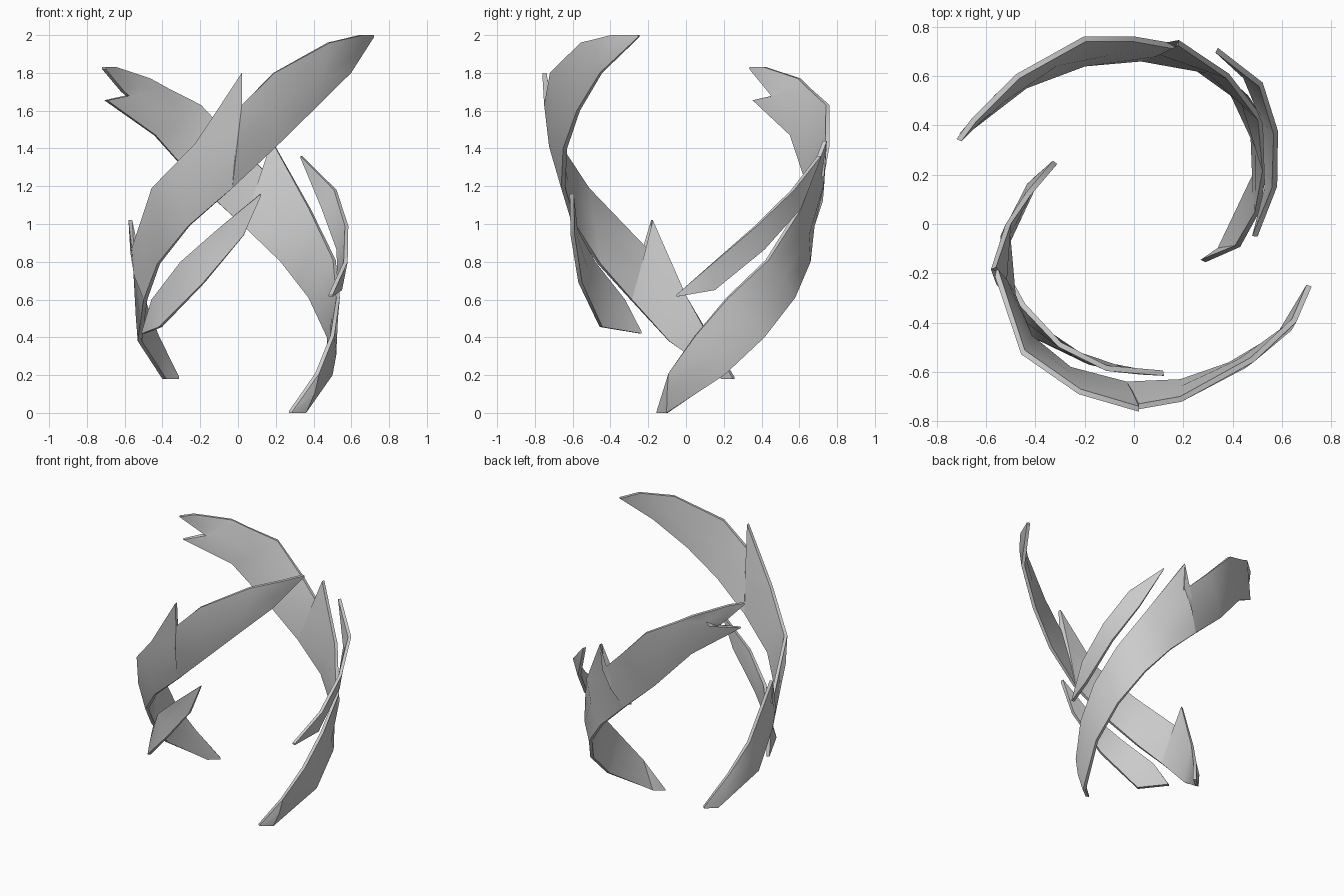
import bpy, bmesh
from mathutils import Vector


def blade(name, stations, edge=0.011, bulge_out=0.03, bulge_in=0.016):
    """Loft a curved lens section through (lower edge xyz, upper edge xyz) stations."""
    bm = bmesh.new()
    rings = []
    for s in stations:
        low, up = Vector(s[:3]), Vector(s[3:])
        mid = (low + up) / 2
        out = Vector((mid.x, mid.y, 0)).normalized()
        fat = min(1, (up - low).length / 0.3)      # section thins out at the tips
        o, i = max(edge, bulge_out * fat), max(edge, bulge_in * fat)
        pts = [low + out * edge, mid + out * o, up + out * edge,
               up - out * edge, mid - out * i, low - out * edge]
        rings.append([bm.verts.new(p) for p in pts])
    for a, b in zip(rings, rings[1:]):
        for k in range(6):
            n = (k + 1) % 6
            bm.faces.new((a[k], a[n], b[n], b[k]))
    bm.faces.new(rings[0])
    bm.faces.new(rings[-1])
    bmesh.ops.remove_doubles(bm, verts=bm.verts, dist=0.0005)
    bmesh.ops.triangulate(bm, faces=bm.faces)
    bmesh.ops.recalc_face_normals(bm, faces=bm.faces)
    me = bpy.data.meshes.new(name)
    bm.to_mesh(me)
    bm.free()
    ob = bpy.data.objects.new(name, me)
    bpy.context.collection.objects.link(ob)
    bpy.ops.object.select_all(action='DESELECT')
    ob.select_set(True)
    bpy.context.view_layer.objects.active = ob
    bpy.ops.object.shade_smooth_by_angle(angle=0.7)
    return ob


# Large front blade: rises from the left side, round the front, to the upper right
blade("front_blade", [
    (-.32, .25, .18, -.32, .25, .19),
    (-.39, .19, .18, -.43, .12, .41),
    (-.52, -.09, .38, -.51, .00, .62),
    (-.49, -.29, .60, -.57, -.18, 1.02),     # spike
    (-.49, -.29, .60, -.56, -.19, .85),
    (-.42, -.46, .79, -.45, -.52, 1.19),
    (-.26, -.59, .99, -.22, -.68, 1.43),
    (-.03, -.65, 1.19, .02, -.75, 1.80),     # spike
    (-.03, -.65, 1.19, .02, -.74, 1.63),
    (.19, -.64, 1.40, .19, -.71, 1.80),
    (.39, -.57, 1.60, .48, -.55, 1.96),
    (.59, -.45, 1.80, .65, -.39, 2.0),
    (.71, -.25, 1.99, .71, -.25, 2.0)])

# Large back blade: rises from the right side, round the back, to a forked tip
blade("back_blade", [
    (.28, -.15, 0, .28, -.15, .01),
    (.35, -.10, 0, .42, -.09, .21),
    (.49, .20, .20, .50, .05, .41),
    (.48, .41, .40, .53, .22, .61),
    (.38, .57, .61, .51, .43, .81),
    (.23, .65, .80, .38, .60, 1.08),
    (.03, .67, .99, .18, .735, 1.44),        # spike
    (.03, .67, .99, .17, .72, 1.25),
    (-.20, .65, 1.20, .00, .75, 1.42),
    (-.44, .56, 1.47, -.20, .75, 1.63),
    (-.70, .36, 1.655, -.38, .65, 1.72),     # lower fork prong
    (-.58, .46, 1.675, -.47, .60, 1.77),
    (-.61, .44, 1.70, -.65, .42, 1.83),
    (-.71, .34, 1.82, -.71, .34, 1.83)])

# Small slivers that follow the large blades
blade("front_sliver", [
    (-.50, -.24, .42, -.50, -.24, .43),
    (-.41, -.45, .455, -.45, -.33, .60),
    (-.18, -.56, .69, -.30, -.49, .80),
    (.03, -.60, .94, -.11, -.585, .97),
    (.12, -.605, 1.15, .12, -.605, 1.16)], bulge_out=0.02)

blade("side_sliver", [
    (.49, -.05, .615, .49, -.05, .625),
    (.54, .15, .65, .57, .15, .80),
    (.53, .41, .865, .575, .37, .99),
    (.45, .60, 1.08, .515, .565, 1.18),
    (.335, .705, 1.35, .335, .705, 1.36)], bulge_out=0.02)
